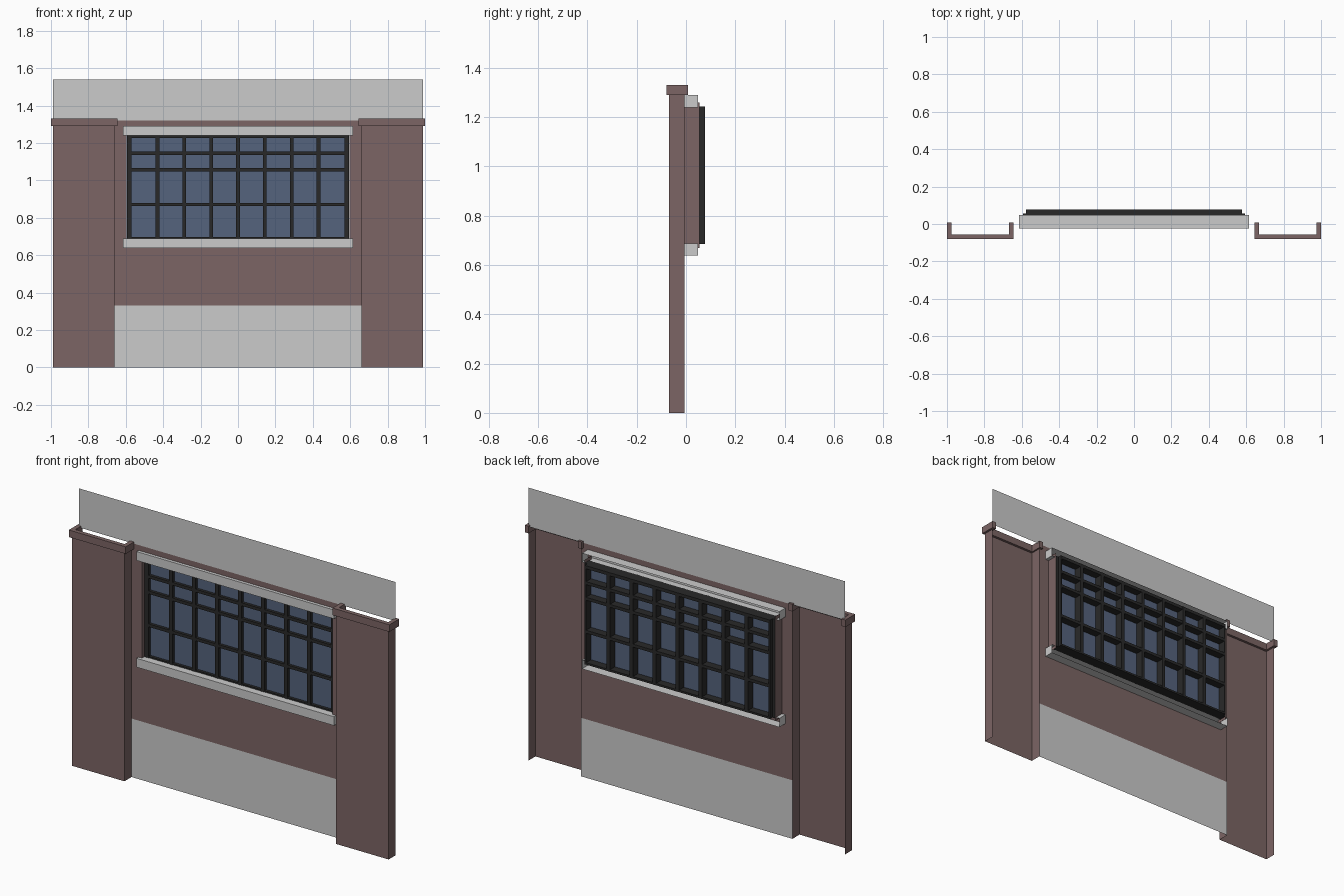
import bpy, bmesh

if "Cube" in bpy.data.objects:
    bpy.data.objects.remove(bpy.data.objects["Cube"])


def material(name, rgb):
    m = bpy.data.materials.new(name)
    m.diffuse_color = (*rgb, 1)
    m.use_nodes = True
    m.node_tree.nodes["Principled BSDF"].inputs["Base Color"].default_value = m.diffuse_color
    return m


STONE = material("grey_stone", (0.57, 0.57, 0.57))
BRICK = material("brick", (0.2, 0.13, 0.128))
IRON = material("dark_iron", (0.022, 0.022, 0.022))
GLASS = material("blue_glass", (0.09, 0.125, 0.205))


def finish(name, bm, mat):
    mesh = bpy.data.meshes.new(name)
    bm.to_mesh(mesh)
    bm.free()
    ob = bpy.data.objects.new(name, mesh)
    bpy.context.collection.objects.link(ob)
    mesh.materials.append(mat)
    return ob


def add_box(bm, x, y, z, open_back=False):
    v = [bm.verts.new((a, b, c)) for c in z for b in y for a in x]
    faces = [(0, 2, 3, 1), (4, 5, 7, 6), (0, 1, 5, 4), (0, 4, 6, 2), (1, 3, 7, 5)]
    if not open_back:
        faces.append((2, 6, 7, 3))
    for f in faces:
        bm.faces.new([v[i] for i in f])


def add_panel(bm, x, y, z):
    bm.faces.new([bm.verts.new(p) for p in
                  ((x[0], y, z[0]), (x[1], y, z[0]), (x[1], y, z[1]), (x[0], y, z[1]))])


def add_strip(bm, path, z, closed=False):
    # Vertical faces raised along a plan path
    lo = [bm.verts.new((*p, z[0])) for p in path]
    hi = [bm.verts.new((*p, z[1])) for p in path]
    n = len(path)
    for i in range(n if closed else n - 1):
        j = (i + 1) % n
        bm.faces.new((lo[i], lo[j], hi[j], hi[i]))
    if closed:
        bm.faces.new(lo[::-1])
        bm.faces.new(hi)


WALL_Y = -0.006
HX, HZ0, HZ1 = 0.595, 0.67, 1.26      # window opening
REVEAL_Y = 0.055

# Plain grey wall panels below and above
for name, w, z in (("base_panel", 0.66, (0, 0.33)), ("upper_panel", 0.988, (1.32, 1.54))):
    bm = bmesh.new()
    add_panel(bm, (-w, w), WALL_Y, z)
    finish(name, bm, STONE)

# Brick wall around the opening
bm = bmesh.new()
add_panel(bm, (-0.66, 0.66), WALL_Y, (0.33, HZ0))
add_panel(bm, (-0.66, 0.66), WALL_Y, (HZ1, 1.32))
for x in ((-0.66, -HX), (HX, 0.66)):
    add_panel(bm, x, WALL_Y, (HZ0, HZ1))
bmesh.ops.remove_doubles(bm, verts=bm.verts, dist=1e-4)
finish("brick_wall", bm, BRICK)

# Brick lining at the sides of the opening
bm = bmesh.new()
for s in (-1, 1):
    add_strip(bm, [(s * HX, WALL_Y), (s * HX, REVEAL_Y)][::-s], (HZ0, HZ1))
finish("window_reveal", bm, BRICK)

# Pilasters, open at the back, each with a U-shaped cap
for side, s in (("left", -1), ("right", 1)):
    a, b = sorted((s * 0.988, s * 0.66))
    bm = bmesh.new()
    add_strip(bm, [(a, WALL_Y), (a, -0.069), (b, -0.069), (b, WALL_Y)], (0, 1.295))
    finish(side + "_pilaster", bm, BRICK)

    a, b = sorted((s * 1.0, s * 0.645))
    t, yf, yb = 0.024, -0.079, 0.008
    bm = bmesh.new()
    add_strip(bm, [(a, yb), (a, yf), (b, yf), (b, yb), (b - t, yb),
                   (b - t, yf + t), (a + t, yf + t), (a + t, yb)], (1.29, 1.33), True)
    bmesh.ops.recalc_face_normals(bm, faces=bm.faces)
    finish(side + "_pilaster_cap", bm, BRICK)

# Stone sill and lintel, hollow behind
for name, z in (("sill", (0.638, 0.688)), ("lintel", (1.24, 1.29))):
    bm = bmesh.new()
    add_box(bm, (-0.616, 0.616), (-0.024, 0.048), z, open_back=True)
    finish(name, bm, STONE)

# Window frame: outer surround, uprights and cross bars
PITCH, Z0, Z1 = 0.1435, 0.685, 1.243
GX = PITCH * 4
FRONT, BACK = 0.015, 0.078
bm = bmesh.new()
for s in (-1, 1):
    add_box(bm, sorted((s * (HX - 0.001), s * (GX - 0.004))), (FRONT, REVEAL_Y), (Z0, Z1))
for i in range(-4, 5):
    hw = 0.004 if abs(i) == 4 else 0.01
    add_box(bm, (i * PITCH - hw, i * PITCH + hw), (FRONT, BACK), (Z0, Z1))
for z in ((Z0, 0.696), (0.862, 0.879), (1.048, 1.065), (1.136, 1.153), (1.225, Z1)):
    add_box(bm, (-GX, GX), (FRONT + 0.002, BACK - 0.001), z)
finish("window_frame", bm, IRON)

# Glazing
bm = bmesh.new()
add_panel(bm, (-GX, GX), 0.033, (Z0, Z1))
finish("window_glass", bm, GLASS)
